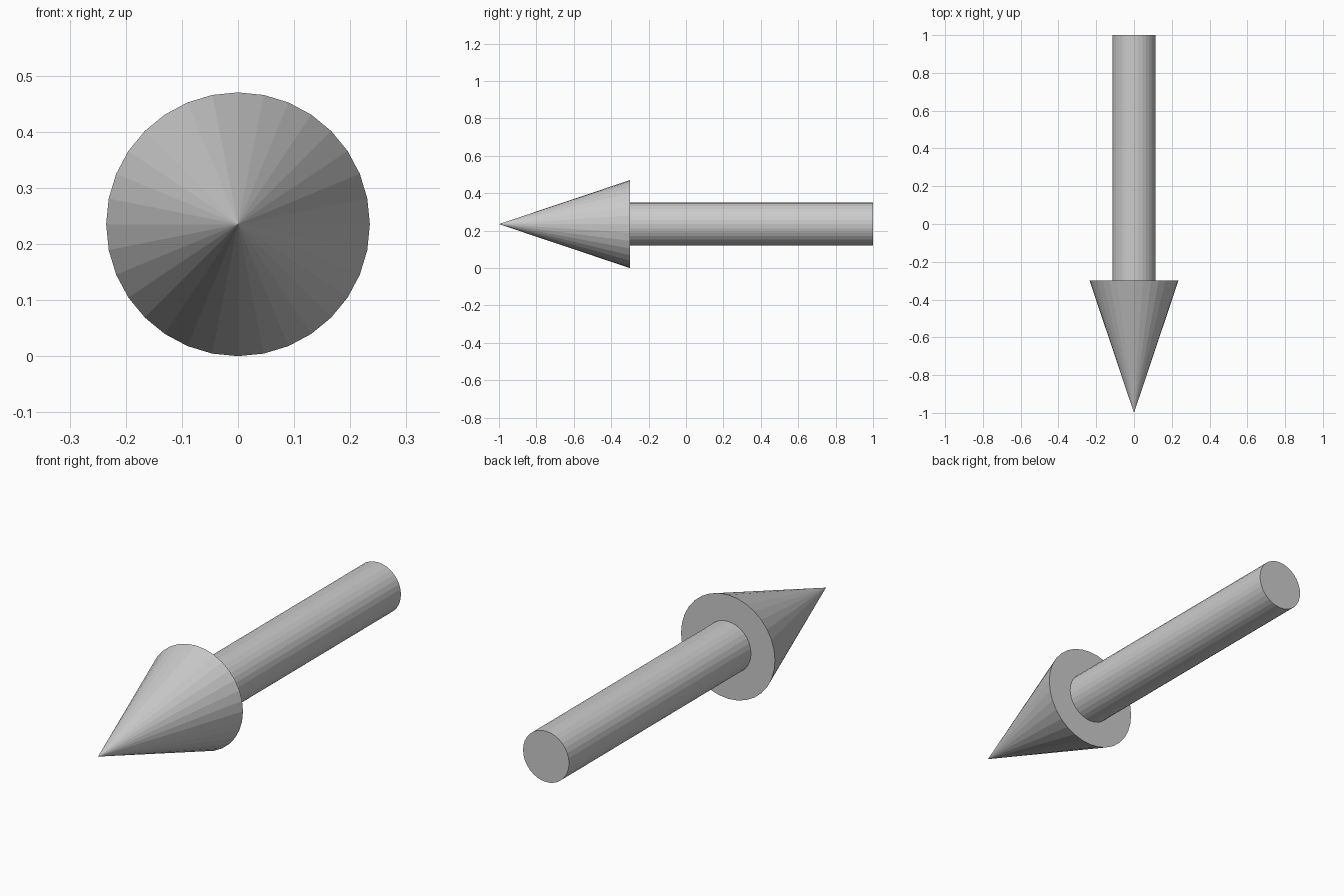
import bpy
from math import pi

if "Cube" in bpy.data.objects:
    bpy.data.objects.remove(bpy.data.objects["Cube"])

CENTRE_Z = 0.235
NECK_Y = -0.3


def round_part(name, y_front, y_back, r_front, r_back):
    """Flat-shaded 32-sided solid lying along y."""
    bpy.ops.mesh.primitive_cone_add(
        vertices=32, radius1=r_back, radius2=r_front, depth=y_back - y_front,
        location=(0, (y_front + y_back) / 2, CENTRE_Z), rotation=(pi / 2, 0, 0))
    bpy.context.object.name = name


# Pointed tip facing the front
round_part("arrow_head", -1.0, NECK_Y, 0.0, 0.235)

# Straight rod behind it
round_part("arrow_shaft", NECK_Y, 1.0, 0.115, 0.115)
